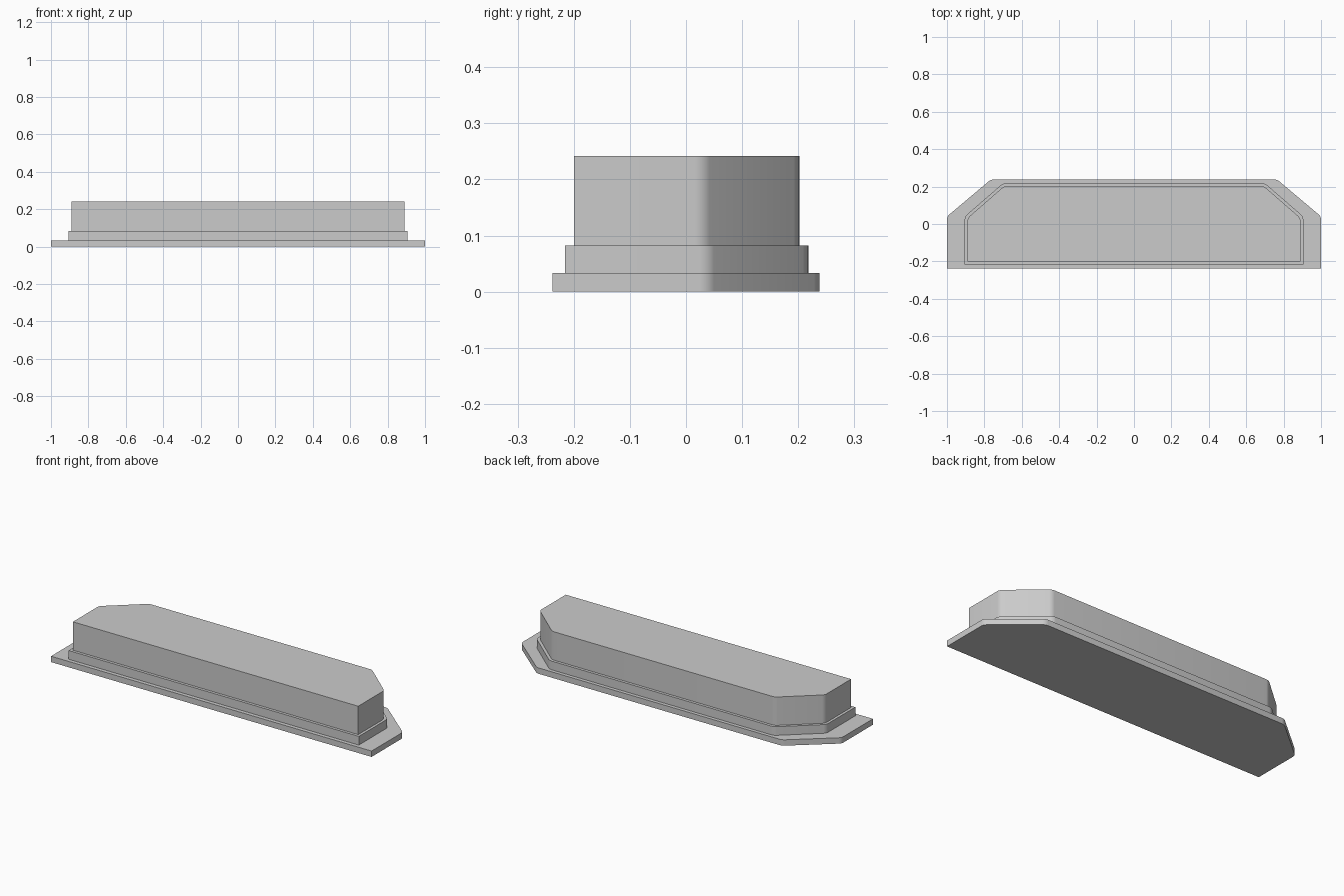
import bpy
import bmesh

cube = bpy.data.objects.get("Cube")
if cube:
    bpy.data.objects.remove(cube, do_unlink=True)

grey = bpy.data.materials.new("plain grey")
grey.use_nodes = True
colour = (0.6, 0.6, 0.6, 1.0)
grey.diffuse_color = colour
grey.node_tree.nodes["Principled BSDF"].inputs["Base Color"].default_value = colour


def tier(name, half_width, front, back, corner_x, corner_y, bottom, top):
    """Extruded slab with two slanted, slightly rounded back corners."""
    half = [(half_width, front), (half_width, corner_y), (corner_x, back)]
    outline = half + [(-x, y) for x, y in reversed(half)]
    bm = bmesh.new()
    face = bm.faces.new([bm.verts.new((x, y, bottom)) for x, y in outline])
    raised = bmesh.ops.extrude_face_region(bm, geom=[face], use_keep_orig=True)
    verts = [v for v in raised["geom"] if isinstance(v, bmesh.types.BMVert)]
    bmesh.ops.translate(bm, vec=(0, 0, top - bottom), verts=verts)
    bmesh.ops.recalc_face_normals(bm, faces=bm.faces)

    # Soften only the upright edges of the slanted corners
    upright = [e for e in bm.edges
               if abs(e.verts[0].co.z - e.verts[1].co.z) > 0.001
               and e.verts[0].co.y > front + 0.01]
    bmesh.ops.bevel(bm, geom=upright, offset=0.015, segments=4,
                    profile=0.5, affect='EDGES')
    mesh = bpy.data.meshes.new(name)
    bm.to_mesh(mesh)
    bm.free()
    mesh.materials.append(grey)
    obj = bpy.data.objects.new(name, mesh)
    bpy.context.collection.objects.link(obj)
    bpy.ops.object.select_all(action='DESELECT')
    obj.select_set(True)
    bpy.context.view_layer.objects.active = obj
    bpy.ops.object.shade_smooth_by_angle(angle=0.6)


# Stepped tiers, from the floor up
tier("base_plate", 1.0, -0.238, 0.238, 0.765, 0.04, 0.0, 0.033)
tier("middle_step", 0.905, -0.216, 0.218, 0.7, 0.04, 0.033, 0.082)
tier("upper_block", 0.89, -0.2, 0.202, 0.695, 0.032, 0.082, 0.242)
